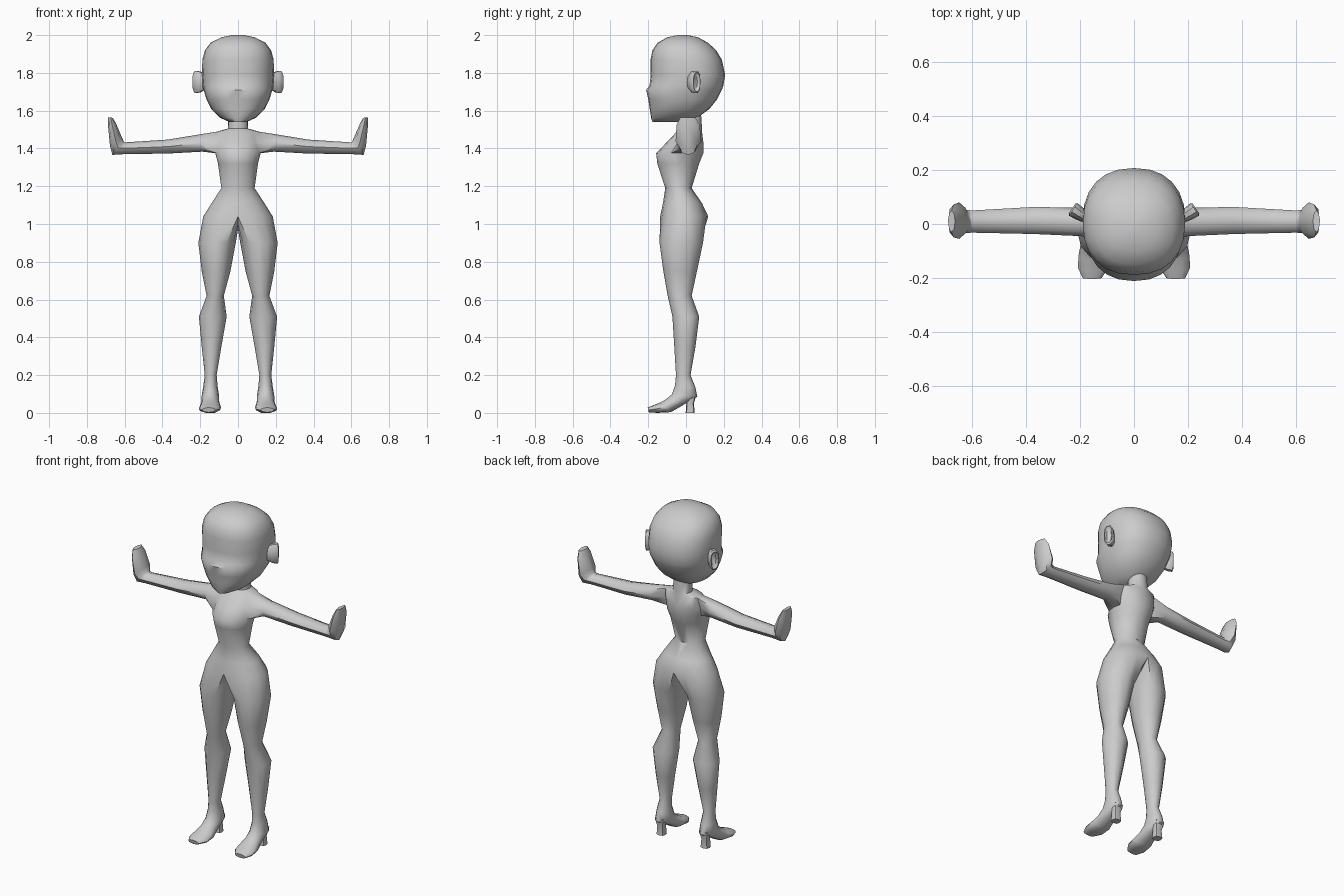
import bpy, bmesh, math
from mathutils import Vector

if "Cube" in bpy.data.objects:
    bpy.data.objects.remove(bpy.data.objects["Cube"])

grey = bpy.data.materials.new("plain grey")
grey.diffuse_color = (0.6, 0.6, 0.6, 1)
grey.use_nodes = True
grey.node_tree.nodes["Principled BSDF"].inputs["Base Color"].default_value = grey.diffuse_color


def skin(bm, a, b, closed=True):
    """Join two equal rows of vertices with quads."""
    n = len(a)
    for i in range(n if closed else n - 1):
        j = (i + 1) % n
        bm.faces.new((a[i], a[j], b[j], b[i]))


def loft(bm, rows, closed=True):
    for a, b in zip(rows, rows[1:]):
        skin(bm, a, b, closed)


def oval(bm, centre, u, v, angles, power=2.0):
    """Row of vertices on a (super)ellipse spanned by the half axes u and v."""
    row = []
    for d in angles:
        c, s = math.cos(math.radians(d)), math.sin(math.radians(d))
        e = 2 / power
        c = math.copysign(abs(c) ** e, c)
        s = math.copysign(abs(s) ** e, s)
        row.append(bm.verts.new(Vector(centre) + Vector(u) * c + Vector(v) * s))
    return row


def level(bm, z, hw, yf, yb, angles, power=2.0):
    """Horizontal oval centred on x = 0."""
    return oval(bm, (0, (yf + yb) / 2, z), (hw, 0, 0), (0, (yb - yf) / 2, 0), angles, power)


def finish(bm, name, mirror=False, angle=50):
    if mirror:
        geom = bm.verts[:] + bm.edges[:] + bm.faces[:]
        bmesh.ops.mirror(bm, geom=geom, axis='X', merge_dist=0.002)
    bmesh.ops.recalc_face_normals(bm, faces=bm.faces[:])
    me = bpy.data.meshes.new(name)
    bm.to_mesh(me)
    bm.free()
    me.materials.append(grey)
    ob = bpy.data.objects.new(name, me)
    bpy.context.collection.objects.link(ob)
    bpy.ops.object.select_all(action='DESELECT')
    ob.select_set(True)
    bpy.context.view_layer.objects.active = ob
    bpy.ops.object.shade_smooth_by_angle(angle=math.radians(angle))
    return ob


# Body: right half, then mirrored
bm = bmesh.new()
half = [-90 + 22.5 * i for i in range(9)]
# height, half width, front y, back y
torso = [(1.58, .052, -.02, .08), (1.505, .054, -.025, .085), (1.488, .115, -.05, .085),
         (1.43, .125, -.105, .092), (1.375, .12, -.158, .092), (1.32, .106, -.152, .07),
         (1.19, .088, -.11, .03), (1.11, .14, -.122, .085), (1.04, .184, -.137, .118)]
rows = [level(bm, *t, half) for t in torso]
for row in rows:
    row[0].co.x = row[-1].co.x = 0
for r, (a, b) in enumerate(zip(rows, rows[1:])):
    for c in range(8):
        if not (r in (2, 3) and c in (3, 4)):  # leave the shoulder open
            bm.faces.new((a[c], a[c + 1], b[c + 1], b[c]))

# Arm and raised hand: top x, top z, bottom x, bottom z, front y, back y
t, m, b = rows[2:5]
arm = [[t[3], t[4], t[5], m[5], b[5], b[4], b[3], m[3]]]
for xt, zt, xb, zb, yf, yb in [
        (.20, 1.475, .19, 1.383, -.045, .06), (.37, 1.447, .37, 1.373, -.037, .063),
        (.60, 1.432, .60, 1.37, -.032, .05), (.605, 1.437, .665, 1.366, -.035, .055),
        (.615, 1.46, .678, 1.415, -.055, .08), (.645, 1.53, .688, 1.52, -.05, .073),
        (.662, 1.562, .688, 1.565, -.03, .05)]:
    arm.append(oval(bm, ((xt + xb) / 2, (yf + yb) / 2, (zt + zb) / 2),
                    ((xt - xb) / 2, 0, (zt - zb) / 2), (0, (yb - yf) / 2, 0),
                    [-45 + 45 * i for i in range(8)]))
loft(bm, arm)
bm.faces.new(arm[-1])

# Leg and shoe: inner x, outer x, front y, front z, back y, back z
crotch = [bm.verts.new((0, y, z)) for y, z in [(.06, 1.0), (-.015, .97), (-.085, 1.0)]]
leg = [rows[-1] + crotch]
for xi, xo, yf, zf, yb, zb in [
        (.012, .21, -.14, .90, .09, .90), (.04, .192, -.12, .75, .058, .75),
        (.075, .166, -.097, .62, .03, .62), (.06, .207, -.072, .51, .07, .51),
        (.088, .192, -.062, .35, .05, .35), (.113, .176, -.053, .20, .024, .20),
        (.108, .184, -.058, .145, .05, .135), (.10, .192, -.075, .098, .06, .085),
        (.10, .192, -.105, .073, .0, .05), (.09, .204, -.135, .056, -.08, .004),
        (.092, .208, -.17, .042, -.15, .0), (.12, .19, -.203, .028, -.197, .003)]:
    leg.append(oval(bm, ((xi + xo) / 2, (yf + yb) / 2, (zf + zb) / 2),
                    ((xo - xi) / 2, 0, 0), (0, (yb - yf) / 2, (zb - zf) / 2),
                    [-120 + 30 * i for i in range(12)]))
loft(bm, leg)
bm.faces.new(leg[-1])
finish(bm, "body", mirror=True)

# Shoe heels
bm = bmesh.new()
ring = [45 * i for i in range(8)]
heel = [oval(bm, (.146, y, z), (rx, 0, 0), (0, ry, 0), ring, 3)
        for y, z, rx, ry in [(.027, .1, .034, .028), (.022, .05, .022, .02), (.022, 0, .026, .024)]]
loft(bm, heel)
bm.faces.new(heel[0])
bm.faces.new(heel[-1])
finish(bm, "shoe_heels", mirror=True)

# Head: height, half width, front y, back y
bm = bmesh.new()
full = [15 * i for i in range(24)]
skull = [(1.54, .045, -.178, .01), (1.562, .095, -.185, .06), (1.61, .142, -.192, .125),
         (1.66, .167, -.2, .165), (1.71, .182, -.211, .19), (1.732, .186, -.193, .198),
         (1.79, .19, -.187, .207), (1.87, .189, -.188, .19), (1.92, .175, -.178, .16),
         (1.96, .145, -.15, .115), (1.988, .09, -.1, .065), (2.0, .03, -.045, .01)]
rows = [level(bm, *s, full, 2.3) for s in skull]
loft(bm, rows)
bm.faces.new(rows[0])
bm.faces.new(rows[-1])
finish(bm, "head")

# Ears: flared discs with a dished outer face
bm = bmesh.new()
out = Vector((.83, .55, 0))
side = Vector((-.55, .83, 0))
mid = Vector((.228, .056, 1.752))
ring = [36 * i for i in range(10)]
ear = [oval(bm, mid + out * d, side * w, (0, 0, h), ring, 2.4)
       for d, w, h in [(-.06, .02, .042), (-.03, .026, .058), (-.004, .028, .061),
                       (.002, .022, .052), (-.012, .013, .036)]]
loft(bm, ear)
bm.faces.new(ear[0])
bm.faces.new(ear[-1])
finish(bm, "ears", mirror=True)
